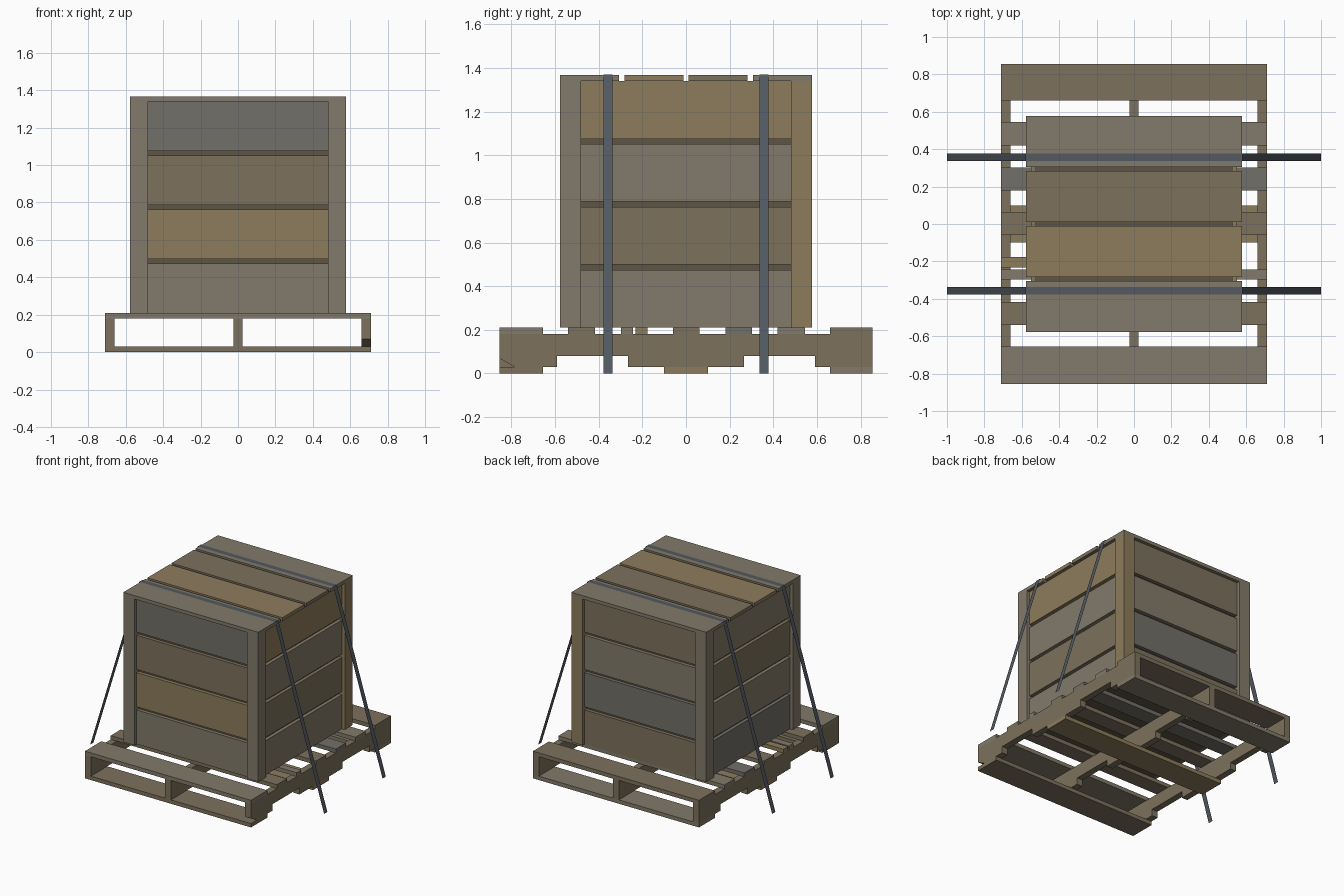
import bpy, bmesh

if "Cube" in bpy.data.objects:
    bpy.data.objects.remove(bpy.data.objects["Cube"])

COLS = {
    'grey': (0.225, 0.195, 0.145, 1), 'brown': (0.205, 0.165, 0.11, 1),
    'tan': (0.27, 0.20, 0.11, 1), 'ash': (0.17, 0.16, 0.14, 1),
    'dark': (0.11, 0.09, 0.06, 1), 'steel': (0.085, 0.1, 0.12, 1)}
MATS = {}
for k, c in COLS.items():
    MATS[k] = bpy.data.materials.new(k)
    MATS[k].diffuse_color = c


def finish(name, bm, col):
    bmesh.ops.recalc_face_normals(bm, faces=bm.faces)
    me = bpy.data.meshes.new(name)
    bm.to_mesh(me)
    bm.free()
    me.materials.append(MATS[col])
    ob = bpy.data.objects.new(name, me)
    bpy.context.collection.objects.link(ob)
    return ob


def box(name, x, y, z, col):
    bm = bmesh.new()
    bmesh.ops.create_cube(bm, size=1)
    for v in bm.verts:
        v.co = [(a + b) / 2 + c * (b - a) for (a, b), c in zip((x, y, z), v.co)]
    return finish(name, bm, col)


# pallet stringers: notched side profile extruded in x
half = [(0.855, 0.03), (0.59, 0.03), (0.59, 0.08), (0.265, 0.08), (0.265, 0.03)]


def stringer(name, x0, x1, chipped=False):
    prof = half + [(-y, z) for y, z in reversed(half)]
    if chipped:
        prof = prof[:-1] + [(-0.785, 0.03), (-0.855, 0.07)]
    prof += [(-0.855, 0.18), (0.855, 0.18)]
    bm = bmesh.new()
    f = bm.faces.new([bm.verts.new((x0, y, z)) for y, z in prof])
    r = bmesh.ops.extrude_face_region(bm, geom=[f])
    for v in r['geom']:
        if isinstance(v, bmesh.types.BMVert):
            v.co.x = x1
    finish(name, bm, 'brown')


stringer('stringer_left', -0.71, -0.66)
stringer('stringer_middle', -0.025, 0.025)
stringer('stringer_right', 0.66, 0.71, True)

# pallet deck boards, including one split board with a short half
W = (-0.71, 0.71)
deck = [(-0.855, -0.655, 'grey'), (-0.54, -0.418, 'brown'), (-0.297, -0.243, 'grey'),
        (-0.06, 0.063, 'brown'), (0.18, 0.303, 'ash'), (0.42, 0.545, 'grey'),
        (0.66, 0.855, 'brown')]
for i, (a, b, c) in enumerate(deck):
    box(f'deck_board_{i}', W, (a, b), (0.18, 0.21), c)
box('deck_board_split', (-0.71, 0.3), (-0.232, -0.177), (0.18, 0.21), 'tan')
for n, a, b, c in [('front', -0.855, -0.655, 'brown'), ('middle', -0.1, 0.1, 'tan'),
                   ('back', 0.66, 0.855, 'grey')]:
    box('bottom_board_' + n, W, (a, b), (0, 0.03), c)

# crate core, corner posts
box('crate_core', (-0.525, 0.525), (-0.525, 0.525), (0.21, 1.315), 'dark')
for sx in (-1, 1):
    for sy in (-1, 1):
        box('corner_post', sorted((sx * 0.48, sx * 0.577)), sorted((sy * 0.48, sy * 0.577)),
            (0.21, 1.34), 'tan' if sx > 0 and sy > 0 else 'grey')

# crate wall planks, recessed between the posts
walls = {'front': ['grey', 'tan', 'brown', 'ash'], 'back': ['brown', 'ash', 'grey', 'brown'],
         'right': ['grey', 'brown', 'grey', 'tan'], 'left': ['ash', 'grey', 'brown', 'grey']}
for side, cols in walls.items():
    s = 1 if side in ('back', 'right') else -1
    depth = sorted((s * 0.525, s * 0.552))
    span = (-0.48, 0.48)
    for i, c in enumerate(cols):
        z = 0.21 + i * 0.2885
        x, y = (span, depth) if side in ('front', 'back') else (depth, span)
        box(f'{side}_plank_{i}', x, y, (z, z + 0.264), c)

# lid planks
for i, c in enumerate(['grey', 'tan', 'brown', 'grey']):
    y = -0.577 + i * 0.2943
    box(f'lid_plank_{i}', (-0.577, 0.577), (y, y + 0.271), (1.34, 1.367), c)

# flat ribbon straps over the lid, splayed to the ground
path = [(-1, 0), (-0.58, 1.371), (0.58, 1.371), (1, 0)]
for n, yc in (('front', -0.357), ('back', 0.357)):
    bm = bmesh.new()
    rows = [[bm.verts.new((x, yc + d, z)) for d in (-0.02, 0.02)] for x, z in path]
    for p, q in zip(rows, rows[1:]):
        bm.faces.new((p[0], q[0], q[1], p[1]))
    finish('strap_' + n, bm, 'steel')

for m in bpy.data.materials:
    if m.users and not m.is_grease_pencil:
        m.use_nodes = True
        m.node_tree.nodes["Principled BSDF"].inputs["Base Color"].default_value = m.diffuse_color
